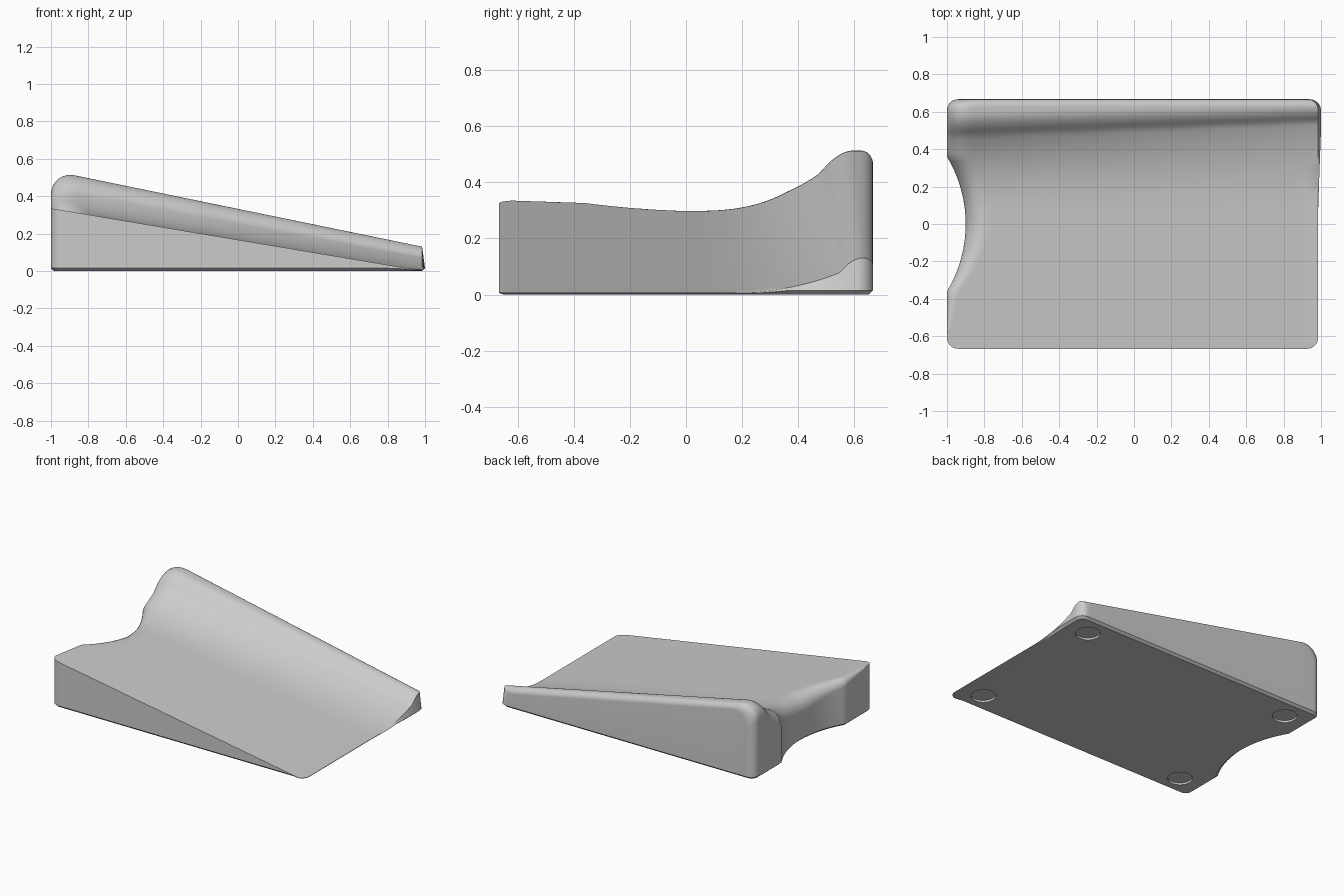
import bpy, bmesh
from math import sqrt, cos, pi
from mathutils import Vector

cube = bpy.data.objects.get("Cube")
if cube:
    bpy.data.objects.remove(cube)

HALF_Y = 0.667
NX, NY = 48, 72


def clamp(v):
    return max(0.0, min(1.0, v))


def quarter(r, d):
    """Drop of a quarter-round of radius r at distance d from the edge."""
    if r <= 0 or d >= r:
        return 0.0
    return r - sqrt(max(0.0, r * r - (r - d) ** 2))


def left_edge(y):
    """Plan outline with rounded corners and a shallow arc notch."""
    notch_r = 0.698
    notch = max(0.0, sqrt(notch_r ** 2 - min(abs(y), notch_r) ** 2) - notch_r + 0.1)
    return -1 + notch + quarter(0.06, HALF_Y - abs(y))


def right_edge(y):
    return 0.985 - quarter(0.06, HALF_Y - abs(y))


def top_height(x, y):
    """Sloping deck, rising concavely into a rounded ridge at the back."""
    t = (x + 0.85) / 1.85
    rise = 0.197 - 0.069 * t
    steep = 0.48 + 0.07 * t
    crest = 0.6 + 0.03 * t
    if y < steep:
        h = 0.6 * clamp((y - 0.05) / (steep - 0.05)) ** 2.6
    else:
        h = 1 - 0.4 * (1 - clamp((y - steep) / (crest - steep))) ** 2
    z = 0.335 - 0.168 * (x + 1) + rise * h
    z -= quarter(0.04, HALF_Y - y)
    # rounding along the notched end, widening toward the ridge
    z -= quarter(0.13 * clamp((y + 0.62) / 0.6), x - left_edge(y))
    return max(z, 0.008)


def add_object(name, bm):
    bmesh.ops.recalc_face_normals(bm, faces=bm.faces)
    mesh = bpy.data.meshes.new(name)
    bm.to_mesh(mesh)
    bm.free()
    obj = bpy.data.objects.new(name, mesh)
    bpy.context.collection.objects.link(obj)
    return obj


# Top surface
bm = bmesh.new()
grid = []
for j in range(NY + 1):
    y = -HALF_Y * cos(pi * j / NY)
    a, b = left_edge(y), right_edge(y)
    row = []
    for i in range(NX + 1):
        x = a + (b - a) * (1 - cos(pi / 2 * i / NX))
        row.append(bm.verts.new((x, y, top_height(x, y))))
    grid.append(row)
for j in range(NY):
    for i in range(NX):
        bm.faces.new((grid[j][i], grid[j][i + 1], grid[j + 1][i + 1], grid[j + 1][i]))

# Side walls, with a slight flare at the low end, and chamfered underside
rim = grid[0][:-1] + [r[-1] for r in grid[:-1]] + grid[-1][:0:-1] + [r[0] for r in grid[:0:-1]]
count = len(rim)
lower, base = [], []
for k, v in enumerate(rim):
    x, y, z = v.co
    flare = 0.015 * clamp((y - 0.1) / 0.4) * clamp(x)
    tangent = rim[(k + 1) % count].co - rim[k - 1].co
    inward = Vector((-tangent.y, tangent.x, 0)).normalized() * 0.017
    lower.append(bm.verts.new((x + flare, y, min(0.015, z * 0.6))))
    base.append(bm.verts.new((x + flare + inward.x, y + inward.y, 0)))
for upper, under in ((rim, lower), (lower, base)):
    for k in range(count):
        n = (k + 1) % count
        bm.faces.new((upper[k], under[k], under[n], upper[n]))
bm.faces.new(base[::-1])
rest = add_object("wedge_rest", bm)

# Round recesses for the feet
bm = bmesh.new()
for sx in (-1, 1):
    for sy in (-1, 1):
        made = bmesh.ops.create_cone(bm, cap_ends=True, segments=40, radius1=0.08,
                                     radius2=0.08, depth=0.028)
        bmesh.ops.translate(bm, verts=made["verts"], vec=(0.82 * sx, 0.52 * sy, 0))
cutter = add_object("foot_recess_cutter", bm)
cutter.hide_render = True

mod = rest.modifiers.new("foot_recesses", "BOOLEAN")
mod.operation = "DIFFERENCE"
mod.solver = "EXACT"
mod.object = cutter
bpy.ops.object.select_all(action="DESELECT")
bpy.context.view_layer.objects.active = rest
rest.select_set(True)
bpy.ops.object.modifier_apply(modifier=mod.name)
bpy.data.objects.remove(cutter)

# Single grey finish
grey = bpy.data.materials.new("light_grey")
grey.use_nodes = True
colour = (0.6, 0.6, 0.6, 1)
grey.diffuse_color = colour
grey.node_tree.nodes["Principled BSDF"].inputs["Base Color"].default_value = colour
rest.data.materials.clear()
rest.data.materials.append(grey)
bpy.ops.object.shade_smooth_by_angle(angle=pi / 6)
